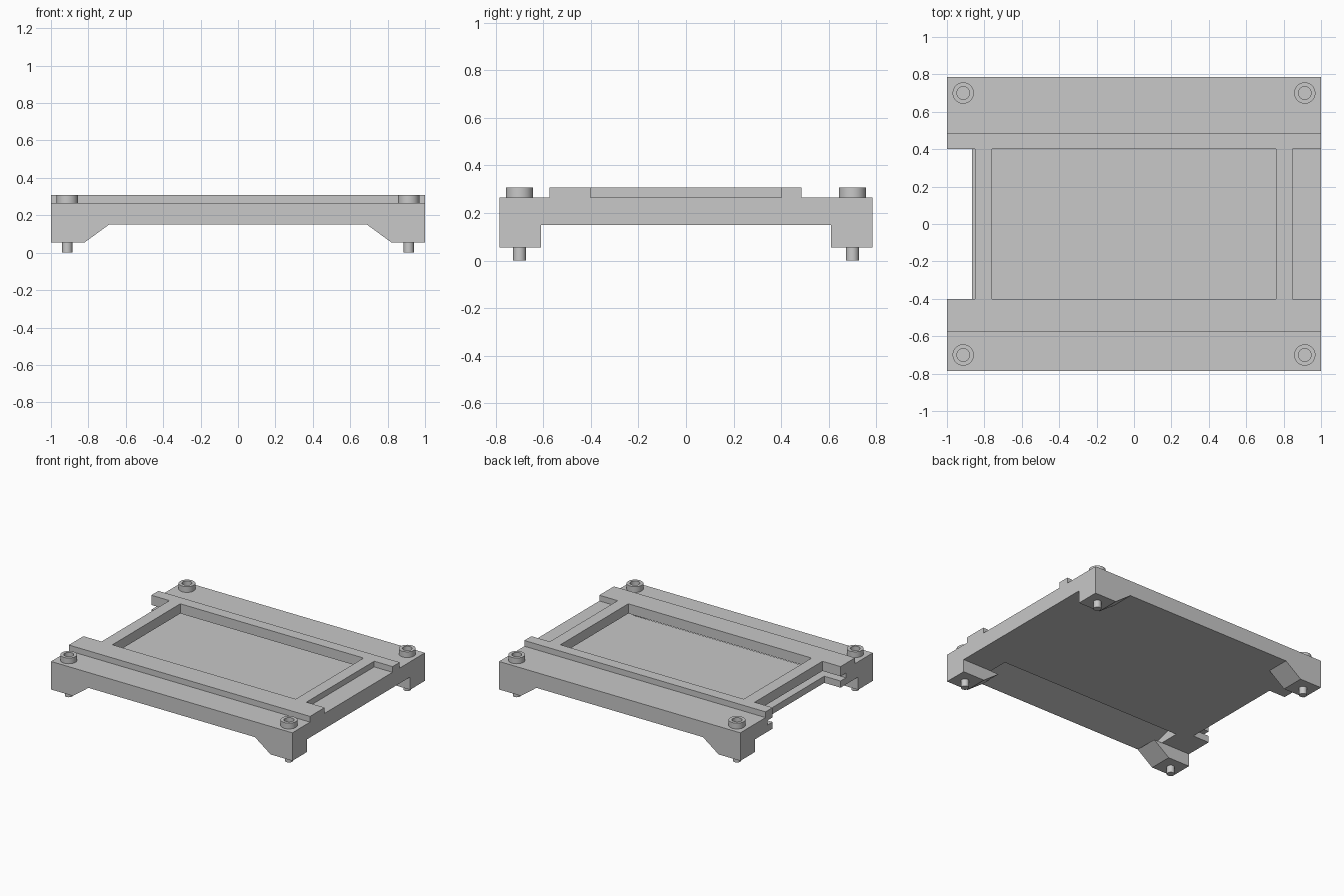
import bpy, bmesh, math

cube = bpy.data.objects.get("Cube")
if cube:
    bpy.data.objects.remove(cube, do_unlink=True)

grey = bpy.data.materials.new("plain grey")
grey.use_nodes = True
colour = (0.58, 0.58, 0.58, 1)
grey.diffuse_color = colour
grey.node_tree.nodes["Principled BSDF"].inputs["Base Color"].default_value = colour


def finish(name, bm):
    bmesh.ops.recalc_face_normals(bm, faces=bm.faces)
    mesh = bpy.data.meshes.new(name)
    bm.to_mesh(mesh)
    bm.free()
    mesh.materials.append(grey)
    obj = bpy.data.objects.new(name, mesh)
    bpy.context.collection.objects.link(obj)
    return obj


def prism(name, outline, axis, start, end):
    """Extrude an outline along x or y; its points are (other axis, z)."""
    bm = bmesh.new()
    place = (lambda a, z: (start, a, z)) if axis == "x" else (lambda a, z: (a, start, z))
    face = bm.faces.new([bm.verts.new(place(a, z)) for a, z in outline])
    moved = bmesh.ops.extrude_face_region(bm, geom=[face])["geom"]
    step = (end - start, 0, 0) if axis == "x" else (0, end - start, 0)
    bmesh.ops.translate(bm, vec=step, verts=[v for v in moved if isinstance(v, bmesh.types.BMVert)])
    return finish(name, bm)


def box(name, x, y, z):
    return prism(name, [(x[0], z[0]), (x[1], z[0]), (x[1], z[1]), (x[0], z[1])], "y", *y)


def cut(target, cutter):
    mod = target.modifiers.new("cut", "BOOLEAN")
    mod.operation = "DIFFERENCE"
    mod.solver = "EXACT"
    mod.object = cutter
    bpy.context.view_layer.objects.active = target
    bpy.ops.object.modifier_apply(modifier=mod.name)
    bpy.data.objects.remove(cutter, do_unlink=True)


def lathe(name, profile, x, y, sides=32):
    bm = bmesh.new()
    verts = [bm.verts.new((r, 0, z)) for r, z in profile]
    edges = [bm.edges.new(pair) for pair in zip(verts, verts[1:])]
    bmesh.ops.spin(bm, geom=verts + edges, cent=(0, 0, 0), axis=(0, 0, 1),
                   angle=math.tau, steps=sides)
    bmesh.ops.remove_doubles(bm, verts=bm.verts, dist=0.0005)
    obj = finish(name, bm)
    obj.location = (x, y, 0)
    bpy.ops.object.select_all(action="DESELECT")
    obj.select_set(True)
    bpy.context.view_layer.objects.active = obj
    bpy.ops.object.shade_smooth_by_angle()
    return obj


FOOT, UNDER, DECK, RIM = 0.055, 0.15, 0.265, 0.308
FLOOR, LIP = 0.2, 0.235

# Frame body with bevelled feet
half = [(0.69, UNDER), (0.82, FOOT), (1, FOOT), (1, RIM)]
body = prism("frame_body", half + [(-x, z) for x, z in reversed(half)], "y", -0.785, 0.785)

# Gap between the front and back feet
cut(body, box("foot_gap", (-1.1, 1.1), (-0.61, 0.61), (-0.1, UNDER)))
# Lower decks in front of and behind the rails
cut(body, box("front_deck", (-1.1, 1.1), (-0.9, -0.575), (DECK, 0.5)))
cut(body, box("back_deck", (-1.1, 1.1), (0.486, 0.9), (DECK, 0.5)))
# Central tray
cut(body, box("tray", (-0.76, 0.76), (-0.402, 0.402), (FLOOR, 0.5)))
# Shelf on one end, open notch with a thin ledge on the other
cut(body, box("end_shelf", (0.848, 1.1), (-0.402, 0.402), (DECK, 0.5)))
cut(body, box("end_notch", (-1.1, -0.865), (-0.402, 0.402), (-0.1, 0.5)))
cut(body, box("ledge", (-1.1, -0.85), (-0.402, 0.402), (FLOOR, 0.5)))
# Slide-in slot under the rails and cross bars, open at the notched end
cut(body, box("slide_slot", (-1.1, 0.845), (-0.465, 0.465), (FLOOR, LIP)))
# Sloping relief under the front rail
cut(body, prism("relief", [(-0.78, 0.149), (-0.46, 0.149), (-0.46, 0.24)], "x", -0.76, 0.76))

# Socket-head bolts and the pins under the feet
for sx, side in ((1, "left"), (-1, "right")):
    for sy, end in ((-1, "front"), (1, "back")):
        x, y = 0.913 * sx, 0.7 * sy
        lathe(f"{end}_{side}_bolt_head",
              [(0, DECK - 0.005), (0.057, DECK - 0.005), (0.057, RIM),
               (0.034, RIM), (0.034, 0.275), (0, 0.275)], x, y)
        lathe(f"{end}_{side}_pin", [(0, 0), (0.027, 0), (0.027, 0.06), (0, 0.06)], x, y)
